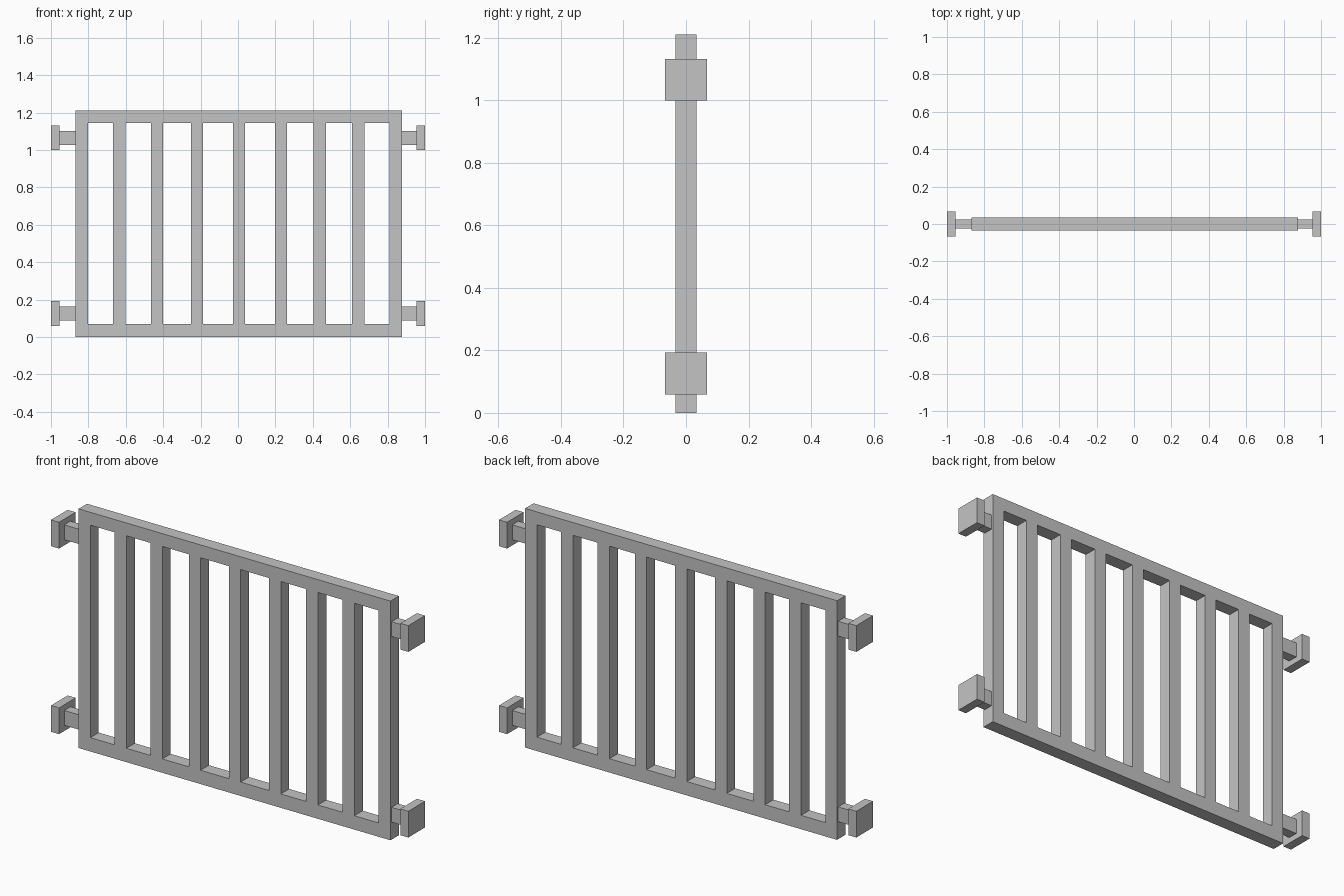
import bpy
import bmesh

cube = bpy.data.objects.get("Cube")
if cube:
    bpy.data.objects.remove(cube, do_unlink=True)

# One plain grey for the whole gate
grey = bpy.data.materials.new("light grey")
grey.diffuse_color = (0.55, 0.55, 0.55, 1)
grey.use_nodes = True
grey.node_tree.nodes["Principled BSDF"].inputs["Base Color"].default_value = (0.55, 0.55, 0.55, 1)


def add_object(name, bm):
    bmesh.ops.recalc_face_normals(bm, faces=bm.faces)
    mesh = bpy.data.meshes.new(name)
    bm.to_mesh(mesh)
    bm.free()
    mesh.materials.append(grey)
    obj = bpy.data.objects.new(name, mesh)
    bpy.context.collection.objects.link(obj)
    return obj


def box(name, x0, x1, depth, z, height):
    bm = bmesh.new()
    bmesh.ops.create_cube(bm, size=1)
    bmesh.ops.scale(bm, vec=(abs(x1 - x0), depth, height), verts=bm.verts)
    bmesh.ops.translate(bm, vec=((x0 + x1) / 2, 0, z), verts=bm.verts)
    return add_object(name, bm)


# Barred frame: a sheet with tall openings, extruded to its thickness
BAR = 0.066
DEPTH = 0.067
bar_centres = [-0.836, -0.634, -0.433, -0.219, 0.005, 0.23, 0.438, 0.642, 0.844]
xs = [c + s * BAR / 2 for c in bar_centres for s in (-1, 1)]
zs = [0, 0.07, 1.145, 1.21]

bm = bmesh.new()
grid = [[bm.verts.new((x, -DEPTH / 2, z)) for z in zs] for x in xs]
for i in range(len(xs) - 1):
    for j in range(len(zs) - 1):
        if i % 2 == 1 and j == 1:
            continue  # opening between two bars
        bm.faces.new((grid[i][j], grid[i + 1][j], grid[i + 1][j + 1], grid[i][j + 1]))
result = bmesh.ops.extrude_face_region(bm, geom=bm.faces[:], use_keep_orig=True)
moved = [g for g in result["geom"] if isinstance(g, bmesh.types.BMVert)]
bmesh.ops.translate(bm, vec=(0, DEPTH, 0), verts=moved)
add_object("barred_frame", bm)

# Wall mounts: a short arm and a square plate at each corner
for side, sign, frame_edge in (("left", 1, 0.877), ("right", -1, 0.869)):
    for level, z in (("lower", 0.126), ("upper", 1.065)):
        box(f"{level}_{side}_arm", sign * frame_edge, sign * 0.955, 0.05, z, 0.075)
        box(f"{level}_{side}_plate", sign * 0.955, sign * 1.0, 0.133, z, 0.133)
